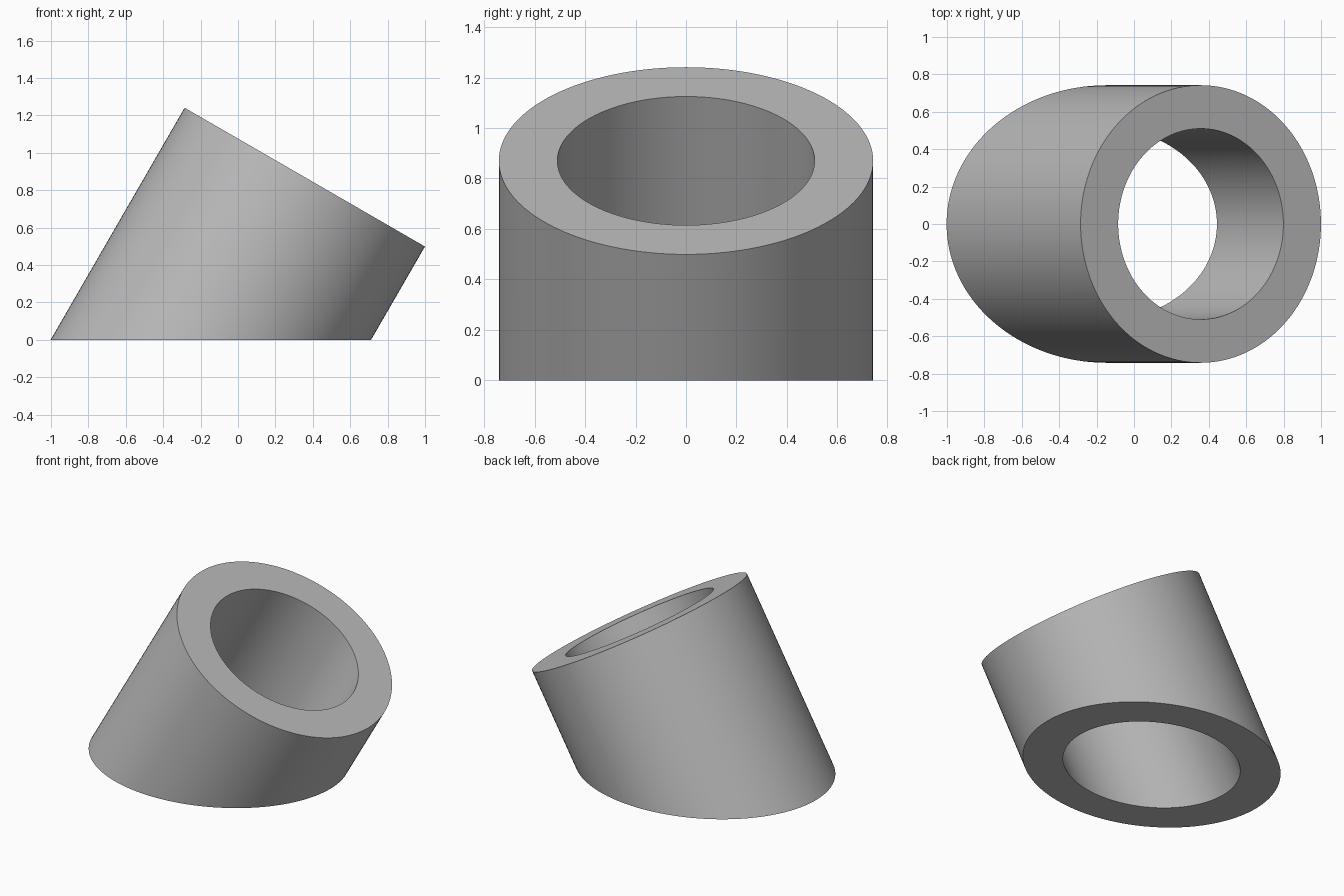
import bpy, bmesh, math
from mathutils import Vector

cube = bpy.data.objects.get("Cube")
if cube:
    bpy.data.objects.remove(cube, do_unlink=True)

SEGMENTS = 128
OUTER, INNER = 0.742, 0.51
TILT = math.radians(30)                      # lean of the axis from vertical
AXIS = Vector((math.sin(TILT), 0, math.cos(TILT)))
ACROSS = Vector((math.cos(TILT), 0, -math.sin(TILT)))
SIDE = Vector((0, 1, 0))
TOP_CENTRE = Vector((0.357, 0, 0.87))

grey = bpy.data.materials.new("plain_grey")
grey.use_nodes = True
colour = (0.5, 0.5, 0.5, 1)
grey.diffuse_color = colour
grey.node_tree.nodes["Principled BSDF"].inputs["Base Color"].default_value = colour

bm = bmesh.new()


def ring(radius, on_ground):
    """Circle square to the axis, or its projection along the axis to the ground."""
    verts = []
    for i in range(SEGMENTS):
        a = math.tau * i / SEGMENTS
        p = TOP_CENTRE + radius * (math.cos(a) * ACROSS + math.sin(a) * SIDE)
        if on_ground:
            p -= AXIS * (p.z / AXIS.z)
        verts.append(bm.verts.new(p))
    return verts


# Closed loop of rings: outer wall, top rim, bore, ground face
rings = [ring(OUTER, True), ring(OUTER, False), ring(INNER, False), ring(INNER, True)]
for k, lower in enumerate(rings):
    upper = rings[(k + 1) % len(rings)]
    for i in range(SEGMENTS):
        j = (i + 1) % SEGMENTS
        bm.faces.new((lower[i], lower[j], upper[j], upper[i]))
bmesh.ops.recalc_face_normals(bm, faces=bm.faces)

mesh = bpy.data.meshes.new("slanted_tube")
bm.to_mesh(mesh)
bm.free()
mesh.materials.append(grey)
tube = bpy.data.objects.new("slanted_tube", mesh)
bpy.context.collection.objects.link(tube)

# Smooth walls with crisp rims
bpy.ops.object.select_all(action="DESELECT")
tube.select_set(True)
bpy.context.view_layer.objects.active = tube
bpy.ops.object.shade_smooth_by_angle(angle=math.radians(30))
